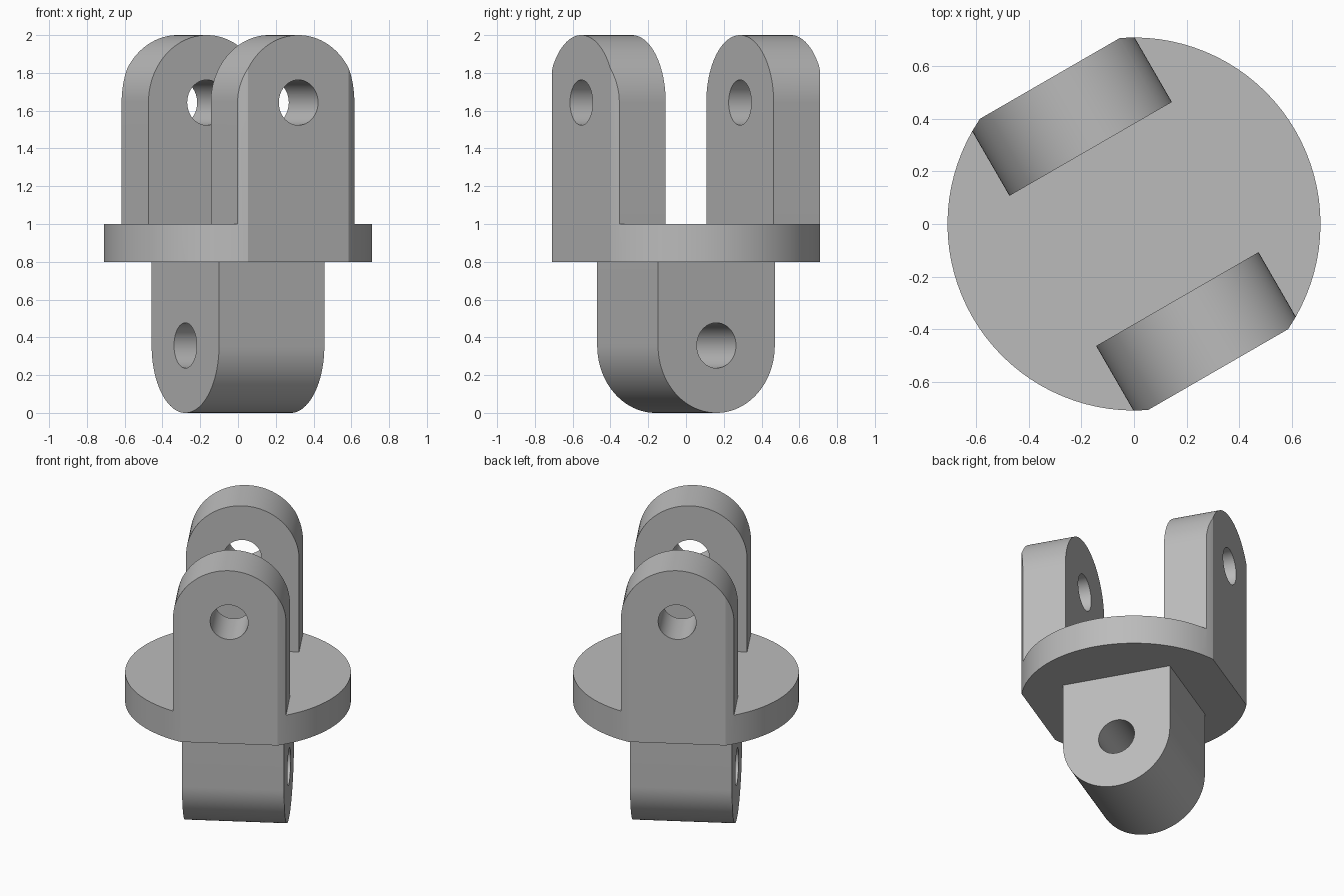
import bpy, bmesh
from math import sin, cos, pi, radians
from mathutils import Matrix, Vector

cube = bpy.data.objects.get("Cube")
if cube:
    bpy.data.objects.remove(cube, do_unlink=True)

RADIUS = 0.71        # flange
HALF_W = 0.357       # half width of lugs and tang
LUG_IN, LUG_OUT = 0.33, 0.64
TANG_HALF = 0.322
PIN_R = 0.12
TURN = Matrix.Rotation(radians(30), 4, 'Z')

steel = bpy.data.materials.new("grey_steel")
steel.use_nodes = True
GREY = (0.5, 0.5, 0.5, 1)
steel.diffuse_color = GREY
steel.node_tree.nodes["Principled BSDF"].inputs["Base Color"].default_value = GREY


def prism(name, outline, offset, depth, matrix):
    """Extrude a 2D outline along its local z, then place it."""
    bm = bmesh.new()
    face = bm.faces.new([bm.verts.new((a, b, offset)) for a, b in outline])
    out = bmesh.ops.extrude_face_region(bm, geom=[face])
    verts = [g for g in out["geom"] if isinstance(g, bmesh.types.BMVert)]
    bmesh.ops.translate(bm, verts=verts, vec=Vector((0, 0, depth)))
    bmesh.ops.recalc_face_normals(bm, faces=bm.faces)
    bm.transform(TURN @ matrix)
    mesh = bpy.data.meshes.new(name)
    bm.to_mesh(mesh)
    bm.free()
    mesh.materials.append(steel)
    obj = bpy.data.objects.new(name, mesh)
    bpy.context.collection.objects.link(obj)
    return obj


def circle(r, cx=0, cy=0, n=96, start=0, sweep=2 * pi):
    return [(cx + r * cos(start + sweep * i / n), cy + r * sin(start + sweep * i / n))
            for i in range(n)]


def tongue(base, tip):
    """Straight-sided outline with a full round end at the tip."""
    s = 1 if tip > base else -1
    mid = tip - s * HALF_W
    arc = circle(HALF_W, 0, mid, 48, 0, s * pi) + [(-HALF_W, mid)]
    return arc + [(-HALF_W, base), (HALF_W, base)]


def combine(target, tool, operation):
    mod = target.modifiers.new(operation.title(), 'BOOLEAN')
    mod.object, mod.operation, mod.solver = tool, operation, 'EXACT'
    bpy.context.view_layer.update()
    graph = bpy.context.evaluated_depsgraph_get()
    mesh = bpy.data.meshes.new_from_object(target.evaluated_get(graph))
    target.modifiers.clear()
    target.data = mesh
    bpy.data.objects.remove(tool, do_unlink=True)


UPRIGHT = Matrix.Identity(4)
# Outline (a, b) stands vertically, extruded across or along the fork
ACROSS = Matrix.Rotation(pi / 2, 4, 'X')
ALONG = Matrix.Rotation(pi / 2, 4, 'Z') @ ACROSS

# Flange plate with two flats, carrying a pair of round-topped lugs
plate = [(-1, -LUG_OUT), (1, -LUG_OUT), (1, LUG_OUT), (-1, LUG_OUT)]
body = prism("swivel_joint_body", plate, 0.8, 0.2, UPRIGHT)
for side, start in (("front", LUG_IN), ("back", -LUG_OUT)):
    lug = prism(side + "_lug", tongue(0.8, 2), start, LUG_OUT - LUG_IN, ACROSS)
    combine(body, lug, 'UNION')

# Turn the outside down to the flange radius
combine(body, prism("turning", circle(RADIUS), 0.5, 2, UPRIGHT), 'INTERSECT')

# Hanging tang, set crosswise to the lugs
tang = prism("tang", tongue(0.9, 0), -TANG_HALF, 2 * TANG_HALF, ALONG)
combine(body, tang, 'UNION')

# Pin holes through the lugs and the tang
for height, matrix in ((2 - HALF_W, ACROSS), (HALF_W, ALONG)):
    pin = prism("pin_hole", circle(PIN_R, 0, height, 48), -1, 2, matrix)
    combine(body, pin, 'DIFFERENCE')

# Merge leftovers of the cuts, then smooth the curved faces
bm = bmesh.new()
bm.from_mesh(body.data)
bmesh.ops.remove_doubles(bm, verts=bm.verts, dist=0.0001)
bmesh.ops.dissolve_limit(bm, angle_limit=radians(0.2), verts=bm.verts, edges=bm.edges)
bm.to_mesh(body.data)
bm.free()
bpy.ops.object.select_all(action='DESELECT')
body.select_set(True)
bpy.context.view_layer.objects.active = body
bpy.ops.object.shade_smooth_by_angle(angle=radians(20))
